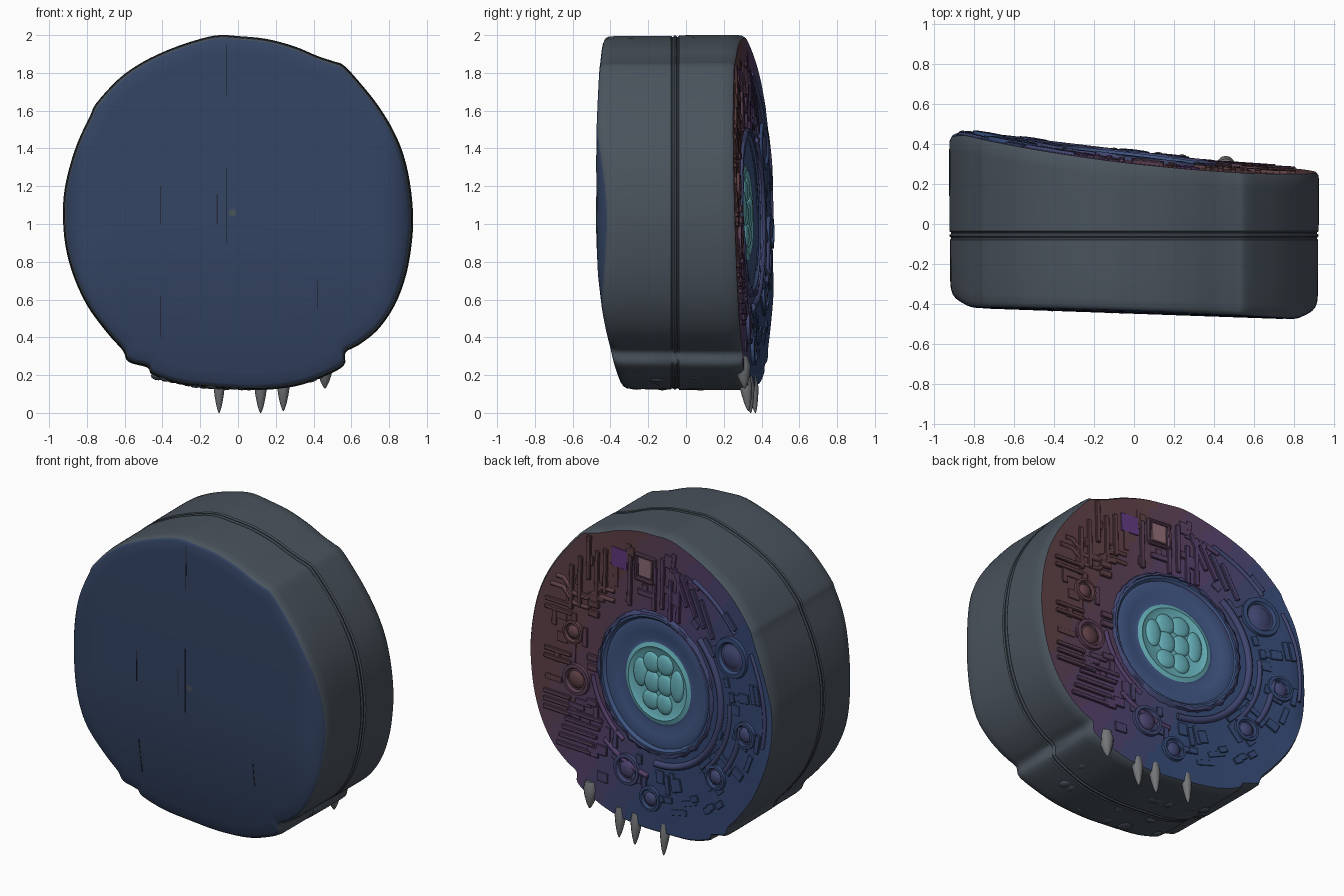
import bpy, bmesh, math, random
from mathutils import Vector, Matrix

if "Cube" in bpy.data.objects:
    bpy.data.objects.remove(bpy.data.objects["Cube"])

random.seed(4)
CX, CZ = -0.03, 1.06          # centre of the eye and of the disc


def front(x, z):
    """Front surface: flat above, curving in towards the bottom, soft at the sides."""
    corner = max(0, (abs(x) - .78) / .15) ** 2
    return -0.45 - 0.035 * x + (.16 if z < 1 else .015) * (z - 1) ** 2 + .08 * corner


def back(x, z):
    """Back surface: slanted and slightly hollow."""
    corner = max(0, (-x - .82) / .11) ** 2
    return 0.33 - 0.115 * x + .04 * x * x - .03 * (z - 1.05) - .04 * corner


def frame(x, z, lift=0.0):
    """Matrix on the back face: local y points out of the face."""
    k = .115 - .08 * x
    n = Vector((k, 1, .03)).normalized()
    u = Vector((1, -k, 0)).normalized()
    w = u.cross(n).normalized()
    m = Matrix((u, n, w)).transposed().to_4x4()
    m.translation = Vector((x, back(x, z), z)) + n * lift
    return m


def mat(name, col):
    m = bpy.data.materials.new(name)
    m.diffuse_color = (*col, 1)
    m.use_nodes = True
    m.node_tree.nodes["Principled BSDF"].inputs["Base Color"].default_value = m.diffuse_color
    return m


SIDE = mat("slate", (0.068, 0.086, 0.108))
FRONT = mat("deep_blue", (0.034, 0.058, 0.125))
DISH = mat("dish_blue", (0.05, 0.09, 0.22))
CYAN = mat("cyan", (0.13, 0.42, 0.47))
TOOTH = mat("tooth_grey", (0.17, 0.18, 0.19))
DARK = mat("dark_seam", (0.02, 0.025, 0.045))
PINK = mat("window_pink", (0.26, 0.14, 0.17))
VIOLET = mat("violet", (0.11, 0.04, 0.2))

# blue -> purple -> rust palette for the back face
KEYS = [Vector((0.035, 0.065, 0.17)), Vector((0.085, 0.05, 0.14)), Vector((0.11, 0.05, 0.06))]
ZONES = []
for i in range(7):
    f = i / 3
    a = min(int(f), 1)
    ZONES.append(mat(f"zone_{i}", KEYS[a].lerp(KEYS[a + 1], f - a)))


def zone(x, z):
    return max(0, min(6, int(7 * (0.4 + 0.75 * x + 0.45 * (z - CZ)))))


def finish(name, bm, mats, angle=35):
    bmesh.ops.recalc_face_normals(bm, faces=bm.faces)
    me = bpy.data.meshes.new(name)
    bm.to_mesh(me)
    bm.free()
    for m in mats:
        me.materials.append(m)
    me.shade_smooth()
    me.set_sharp_from_angle(angle=math.radians(angle))
    o = bpy.data.objects.new(name, me)
    bpy.context.collection.objects.link(o)
    return o


def bridge(bm, a, b):
    n = len(a)
    return [bm.faces.new((a[i], a[(i + 1) % n], b[(i + 1) % n], b[i])) for i in range(n)]


# --- disc body: worn round outline swept from front to back ---
OUT = [(-.1, 2), (0, 1.995), (.15, 1.98), (.3, 1.94), (.42, 1.89), (.51, 1.86), (.56, 1.84), (.64, 1.755),
       (.74, 1.63), (.82, 1.5), (.875, 1.37), (.91, 1.22), (.927, 1.05), (.92, .9), (.89, .73), (.83, .57),
       (.74, .44), (.64, .36), (.57, .32), (.56, .25), (.45, .19), (.3, .14), (.1, .12), (-.1, .13),
       (-.3, .15), (-.45, .2), (-.48, .24), (-.58, .27), (-.61, .33), (-.69, .42), (-.8, .57), (-.88, .75),
       (-.92, .93), (-.925, 1.12), (-.9, 1.27), (-.85, 1.43), (-.78, 1.58), (-.75, 1.64), (-.63, 1.77),
       (-.5, 1.86), (-.35, 1.93), (-.2, 1.98)]
pts = []
for i in range(len(OUT)):
    p = [Vector(OUT[(i + k) % len(OUT)]) for k in (-1, 0, 1, 2)]
    for t in (0, .25, .5, .75):
        pts.append(0.5 * (2 * p[1] + (p[2] - p[0]) * t + (2 * p[0] - 5 * p[1] + 4 * p[2] - p[3]) * t * t
                          + (3 * p[1] - p[0] - 3 * p[2] + p[3]) * t ** 3))
RINGS = [(.02, 0), (.2, 0), (.4, 0), (.6, 0), (.7, 0), (.8, 0), (.9, 0), (.965, 0), (.98, .008), (.99, .03), (.994, .08),
         (.995, .25), (.995, .46), (.989, .466), (.989, .472), (.997, .478), (.997, .486), (.989, .492), (.989, .498),
         (.998, .504), (1, .75), (1, .9), (.998, .975), (.985, 1), (.93, 1), (.85, 1), (.77, 1), (.69, 1), (.61, 1),
         (.52, 1), (.42, 1)]
bm = bmesh.new()
prev = None
for s, t in RINGS:
    ring = []
    for p in pts:
        x, z = CX + s * (p.x - CX), CZ + s * (p.y - CZ)
        y = front(x, z) * (1 - t) + back(x, z) * t
        if .4 < t < .55:                      # seam grooves run straight around the rim
            y = -.06 + (t - .48)
        ring.append(bm.verts.new((x, y, z)))
    if prev is None:
        bm.faces.new(ring)
    else:
        for f in bridge(bm, prev, ring):
            c = f.calc_center_median()
            f.material_index = 1 if t < .02 else (2 + zone(c.x, c.z) if s < .98 and t > .9 else 0)
    prev = ring
finish("disc_body", bm, [SIDE, FRONT] + ZONES, 40)


def lathe(name, x, z, prof, mats, split=0, seg=64, rough=0):
    """Turned part on the back face; prof = (radius, height) from outside in."""
    bm = bmesh.new()
    m = frame(x, z)
    prev = None
    for k, (r, h) in enumerate(prof):
        ring = []
        for i in range(seg):
            a = 2 * math.pi * i / seg
            j = random.uniform(-rough, rough)
            ring.append(bm.verts.new(m @ Vector(((r + j) * math.cos(a), h + j * .5, (r + j) * math.sin(a)))))
        if prev:
            for f in bridge(bm, prev, ring):
                f.material_index = int(split and k >= split)
        prev = ring
    bm.faces.new(prev).material_index = int(split > 0)
    return finish(name, bm, mats, 50)


# --- eye: rough rim, dished ring and glowing centre ---
lathe("eye_dish", CX, CZ, [(.45, -.02), (.435, .012), (.41, .014), (.395, -.002), (.37, .002), (.32, -.004), (.27, -.014),
      (.25, -.012), (.225, -.002), (.205, -.014), (.1, -.016), (.01, -.016)], [DISH, CYAN], 8, 96)
lathe("eye_rough_rim", CX, CZ, [(.45, -.01), (.44, .018), (.425, .022), (.415, -.02)], [ZONES[1]], 0, 72, .008)
bm = bmesh.new()
for x, z, w, h in [(-.045, .125, .065, .065), (.055, .115, .065, .065), (-.05, 0, .06, .068), (.05, -.005, .06, .07),
                   (-.045, -.12, .06, .065), (.055, -.12, .065, .06), (.14, .03, .052, .09), (-.14, .02, .052, .1)]:
    bmesh.ops.create_uvsphere(bm, u_segments=20, v_segments=10, radius=1,
        matrix=frame(CX + x, CZ + z, -.016) @ Matrix.Diagonal((w, .02, h, 1)))
finish("eye_cells", bm, [CYAN], 80)

# --- round ports scattered on the face ---
for k, (x, z, r) in enumerate([(-.61, 1.41, .13), (-.73, .96, .085), (.57, .91, .1), (.18, .46, .1), (0, .33, .08),
                               (-.5, .62, .08), (.6, 1.2, .075)]):
    lathe(f"port_{k}", x, z, [(r, -.01), (r * .95, .018), (r * .75, .02), (r * .65, .004), (r * .55, .004),
                              (r * .45, .016), (r * .15, .022)], [ZONES[zone(x, z)], ZONES[min(6, zone(x, z) + 1)]], 4, 32)


# --- raised bars and panels ---
def boxes(name, items, mats=None):
    """items = (x, z, width, height, thickness, roll)."""
    bm = bmesh.new()
    for x, z, w, h, d, roll in items:
        g = bmesh.ops.create_cube(bm, size=1, matrix=frame(x, z) @ Matrix.Rotation(roll, 4, 'Y')
                                  @ Matrix.Diagonal((w, d * 2, h, 1)))
        edges = {e for v in g["verts"] for e in v.link_edges}
        bmesh.ops.bevel(bm, geom=list(edges), offset=min(w, h, d) * .3, segments=1, affect='EDGES')
    if mats is None:
        for f in bm.faces:
            c = f.calc_center_median()
            f.material_index = zone(c.x, c.z)
    return finish(name, bm, mats or ZONES, 30)


boxes("upper_bars", [(.62 - i * .062, 1.60 + .05 * (i % 3) - .12 * max(0, (i < 2)), .03, .28 + .04 * (i % 2), .014, 0)
                     for i in range(14) if i not in (5, 6, 8, 9)])
boxes("side_bars", [(.71, z, .2, .026, .014, 0) for z in (1.36, 1.31, 1.05, 1.0, .78, .73, .68)])
boxes("lower_bars", [(.5 + .02 * i, .7 - .055 * i, .26, .026, .014, 0) for i in range(5)])
boxes("inner_bars", [(.45, z, .08, .04, .016, 0) for z in (1.42, 1.36, 1.08, 1.02, .8)])
boxes("slanted_bars", [(-.2 - .07 * i, 1.72 - .045 * i, .03, .24, .014, .45) for i in range(4)])
boxes("window_frame", [(.07, 1.68, .15, .02, .02, 0), (.07, 1.83, .15, .02, .02, 0), (.0, 1.76, .02, .16, .02, 0),
                       (.14, 1.76, .02, .16, .02, 0)])
boxes("window", [(.07, 1.76, .1, .12, .012, 0)], [PINK])
boxes("violet_panel", [(.27, 1.76, .12, .12, .006, 0)], [VIOLET])

# --- small seeded panels filling the gaps ---
bits = []
while len(bits) < 90:
    a, r = random.uniform(0, 6.283), random.uniform(.52, .81)
    w, h = random.choice([(.12, .035), (.035, .12), (.08, .06), (.04, .06)])
    bits.append((CX + r * math.cos(a), CZ + r * math.sin(a), w, h, random.uniform(.005, .012), 0 if math.cos(a) > 0 else -a))
boxes("face_greebles", bits)


# --- pipes and cable arcs following the face ---
def pipe(name, path, r, material):
    cu = bpy.data.curves.new(name, 'CURVE')
    cu.dimensions, cu.bevel_depth, cu.bevel_resolution, cu.use_fill_caps = '3D', r, 2, True
    sp = cu.splines.new('POLY')
    sp.points.add(len(path) - 1)
    for q, (x, z) in zip(sp.points, path):
        q.co = (x, back(x, z), z, 1)
    cu.materials.append(material)
    bpy.context.collection.objects.link(bpy.data.objects.new(name, cu))


def arc(r, a0, a1, n=28):
    return [(CX + r * math.cos(math.radians(a0 + (a1 - a0) * i / n)),
             CZ + r * math.sin(math.radians(a0 + (a1 - a0) * i / n))) for i in range(n + 1)]


for k, (r, a0, a1, w) in enumerate([(.5, 130, 270, .022), (.57, 175, 225, .016), (.66, 185, 215, .018), (.78, 110, 140, .014),
                                    (.84, 150, 190, .012), (.49, 300, 350, .014), (.6, 275, 310, .016)]):
    pipe(f"arc_pipe_{k}", arc(r, a0, a1), w, ZONES[1 if k < 5 else 3])
for k, z in enumerate((1.46, 1.52)):
    pipe(f"bent_pipe_{k}", [(.77 - k * .04, z), (.68, z), (.6, z - .08), (.5, z - .08), (.4, z + .02), (.3, z + .02)],
         .014, ZONES[6])

# --- teeth hanging from the lower back edge ---
for k, (x, tip, r) in enumerate([(-.1, .0, .03), (.12, .0, .034), (.24, .01, .034), (.46, .13, .045)]):
    bm = bmesh.new()
    top = .2 if x < .3 else .3
    y = back(x, .2) - .02
    prev = None
    for f, s in ((0, .8), (.3, 1), (.55, .8), (.8, .5), (.95, .22), (1, .06)):
        ring = [bm.verts.new((x + r * s * math.cos(i * math.pi / 6), y + .02 * f + r * s * math.sin(i * math.pi / 6),
                              top + (tip - top) * f)) for i in range(12)]
        if prev:
            bridge(bm, prev, ring)
        else:
            bm.faces.new(ring)
        prev = ring
    bm.faces.new(prev)
    finish(f"tooth_{k}", bm, [TOOTH], 60)

# --- low lumps along the worn underside ---
bm = bmesh.new()
for i in range(22):
    x = -.42 + i * .04
    z = .135 + .3 * x * x
    t = random.choice((.1, .3, .6, .85))
    y = front(x, z) * (1 - t) + back(x, z) * t
    bmesh.ops.create_icosphere(bm, subdivisions=2, radius=1, matrix=Matrix.Translation((x, y, z + .01))
        @ Matrix.Diagonal((random.uniform(.03, .05), random.uniform(.03, .06), random.uniform(.02, .03), 1)))
finish("underside_lumps", bm, [SIDE], 80)

# --- thin seams on the plain front ---
for k, (x, z0, z1) in enumerate([(-.06, 1.68, 1.95), (-.06, .9, 1.3), (-.11, 1.0, 1.16), (-.41, .4, .62), (-.41, 1.0, 1.2),
                                 (.42, .55, .7)]):
    bm = bmesh.new()
    zc = (z0 + z1) / 2
    slope = (front(x, z1) - front(x, z0)) / (z1 - z0)
    bmesh.ops.create_cube(bm, size=1, matrix=Matrix.Translation((x, front(x, zc) + .001, zc))
        @ Matrix.Rotation(-math.atan(slope), 4, 'X') @ Matrix.Diagonal((.006, .006, z1 - z0, 1)))
    finish(f"front_seam_{k}", bm, [DARK])
